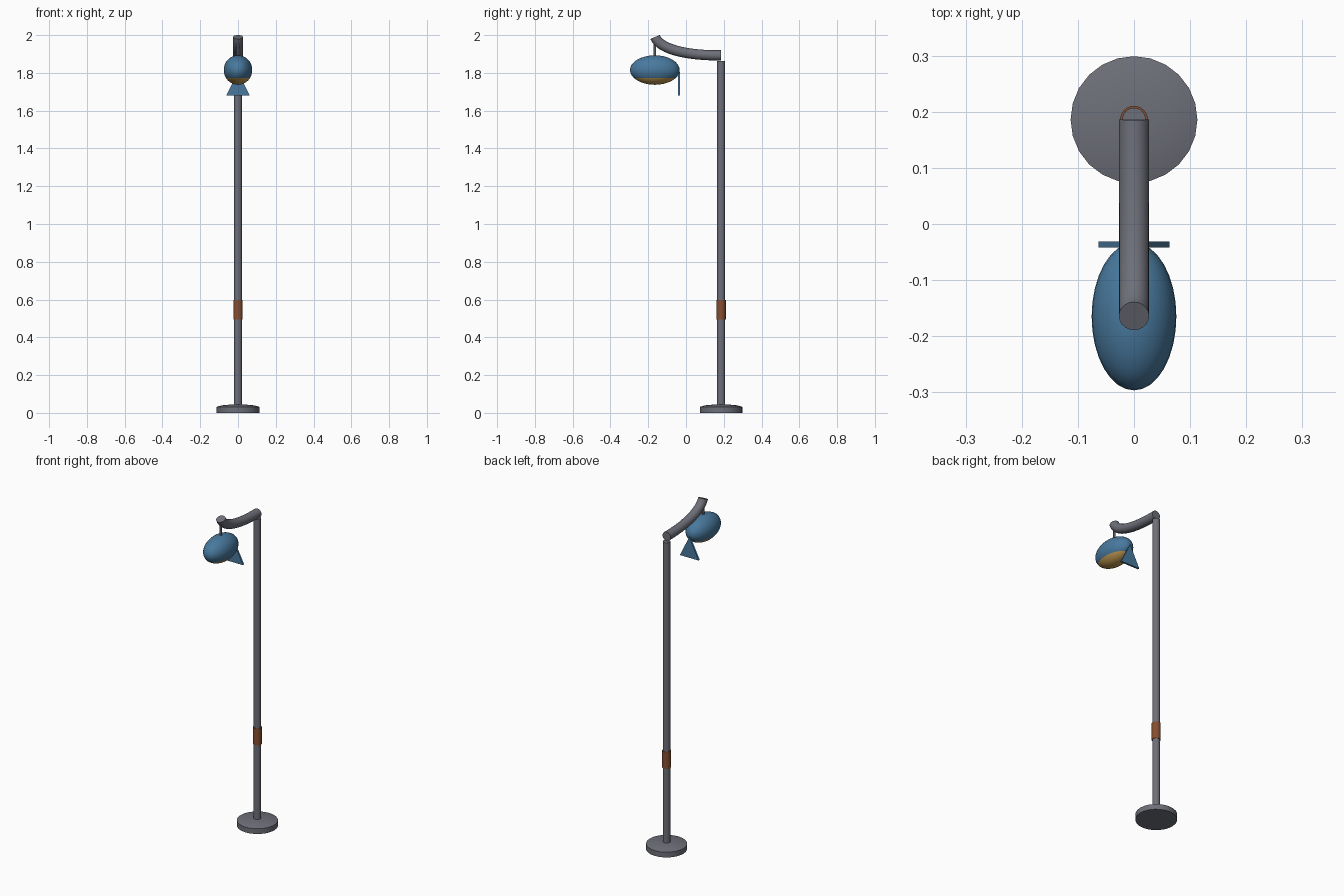
import bpy, bmesh, math
from mathutils import Vector

if "Cube" in bpy.data.objects:
    bpy.data.objects.remove(bpy.data.objects["Cube"])


def material(name, rgb):
    m = bpy.data.materials.new(name)
    m.diffuse_color = (*rgb, 1)
    m.use_nodes = True
    m.node_tree.nodes["Principled BSDF"].inputs["Base Color"].default_value = m.diffuse_color
    return m


GRAY = material("gray metal", (0.155, 0.16, 0.19))
BLUE = material("blue shade", (0.065, 0.19, 0.34))
AMBER = material("amber glass", (0.54, 0.33, 0.085))
RUST = material("rust brown", (0.24, 0.075, 0.028))

POLE_Y, LAMP_Y = 0.186, -0.165


def finish(name, bm, mats, angle=35):
    bmesh.ops.recalc_face_normals(bm, faces=bm.faces)
    me = bpy.data.meshes.new(name)
    bm.to_mesh(me)
    bm.free()
    ob = bpy.data.objects.new(name, me)
    bpy.context.collection.objects.link(ob)
    for m in mats:
        me.materials.append(m)
    bpy.ops.object.select_all(action='DESELECT')
    ob.select_set(True)
    bpy.context.view_layer.objects.active = ob
    bpy.ops.object.shade_smooth_by_angle(angle=math.radians(angle))
    return ob


def skin(name, rings, mat, angle=35):
    """Joins rings of points into a closed tube with end caps."""
    bm = bmesh.new()
    vs = [[bm.verts.new(p) for p in r] for r in rings]
    n = len(vs[0])
    for a, b in zip(vs, vs[1:]):
        for i in range(n):
            j = (i + 1) % n
            bm.faces.new((a[i], a[j], b[j], b[i]))
    bm.faces.new(vs[0])
    bm.faces.new(vs[-1])
    return finish(name, bm, [mat], angle)


def lathe(name, y, profile, mat, n=24, angle=35):
    rings = [[(r * math.cos(2 * math.pi * i / n), y + r * math.sin(2 * math.pi * i / n), z)
              for i in range(n)] for r, z in profile]
    return skin(name, rings, mat, angle)


# Base, pole and sleeve
lathe("base", POLE_Y, [(0.113, 0), (0.113, 0.032), (0.085, 0.040), (0.03, 0.045)], GRAY)
lathe("pole", POLE_Y, [(0.021, 0.02), (0.021, 1.863)], GRAY)
lathe("pole_sleeve", POLE_Y, [(0.0245, 0.495), (0.0245, 0.597)], RUST)

# Curved arm, swept along a bezier path in the y-z plane
P = [Vector((0, POLE_Y, 1.893)), Vector((0, 0.02, 1.891)),
     Vector((0, -0.135, 1.92)), Vector((0, -0.164, 1.99))]
rings = []
for k in range(17):
    t = k / 16
    s = 1 - t
    c = P[0] * s**3 + P[1] * 3 * s * s * t + P[2] * 3 * s * t * t + P[3] * t**3
    d = ((P[1] - P[0]) * s * s + (P[2] - P[1]) * 2 * s * t + (P[3] - P[2]) * t * t).normalized()
    side = Vector((1, 0, 0))
    up = side.cross(d)
    rings.append([c + 0.027 * (side * math.cos(a) + up * math.sin(a))
                  for a in (2 * math.pi * i / 20 for i in range(20))])
skin("arm", rings, GRAY)

# Hanger rod
lathe("hanger_rod", LAMP_Y, [(0.006, 1.87), (0.006, 1.965)], GRAY, 12)

# Lamp body: ellipsoid, the lower bowl is amber
bm = bmesh.new()
bmesh.ops.create_uvsphere(bm, u_segments=32, v_segments=16, radius=1)
for f in bm.faces:
    f.material_index = 1 if f.calc_center_median().z < -0.55 else 0
for v in bm.verts:
    v.co = Vector((v.co.x * 0.0755, LAMP_Y + v.co.y * 0.1315, 1.815 + v.co.z * 0.078))
finish("lamp_body", bm, [BLUE, AMBER], 60)

# Triangular tail plate
tri = [(-0.063, 1.68), (0.063, 1.68), (0, 1.805)]
skin("tail_plate", [[(x, y, z) for x, z in tri] for y in (-0.042, -0.031)], BLUE)
